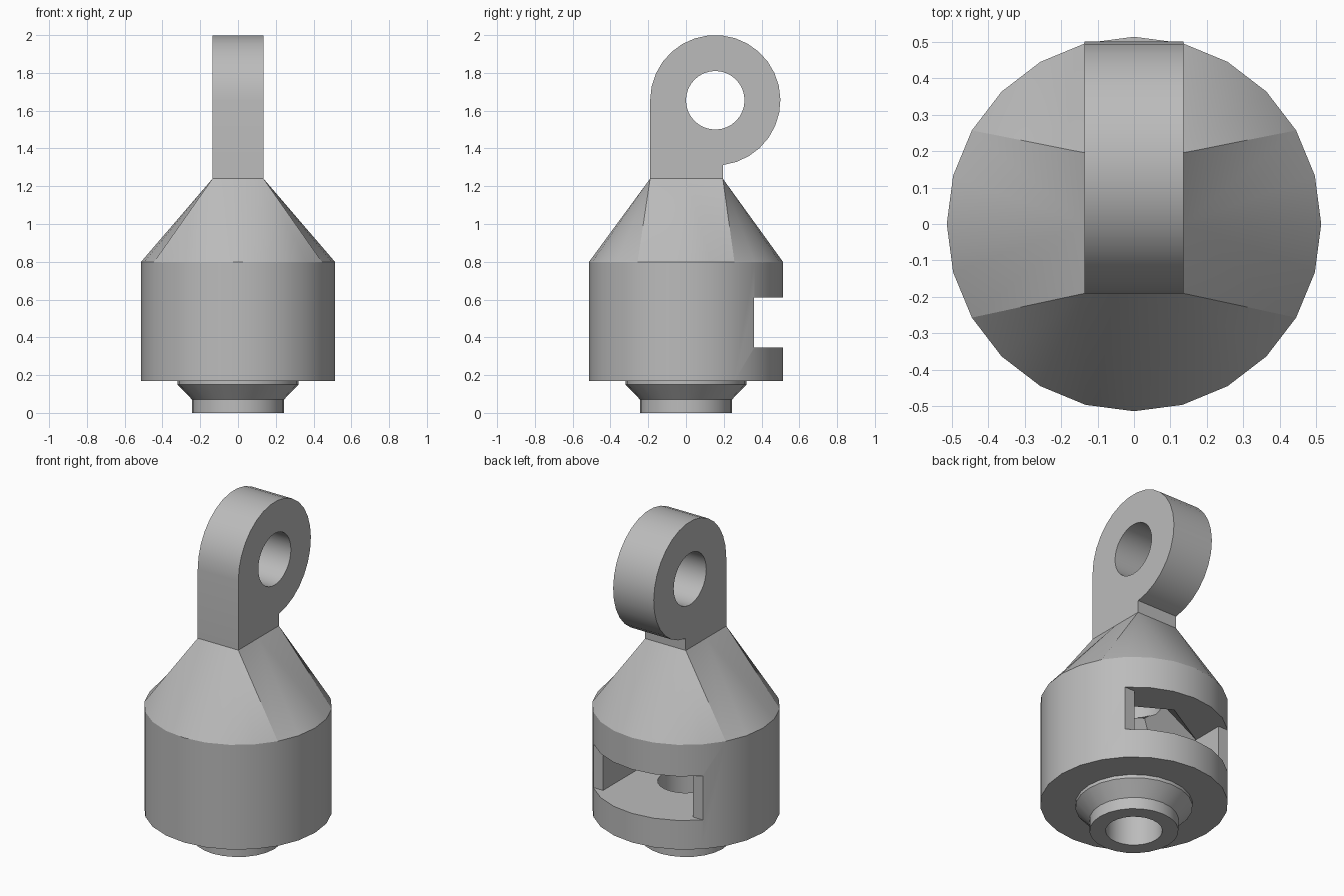
import bpy, bmesh
from math import sin, cos, tau, radians, pi

if "Cube" in bpy.data.objects:
    bpy.data.objects.remove(bpy.data.objects["Cube"])

grey = bpy.data.materials.new("plain_grey")
grey.use_nodes = True
grey.diffuse_color = (0.5, 0.5, 0.5, 1)
grey.node_tree.nodes["Principled BSDF"].inputs["Base Color"].default_value = (0.5, 0.5, 0.5, 1)


def circle(r, n, phase=0):
    return [(r * cos(tau * i / n + phase), r * sin(tau * i / n + phase)) for i in range(n)]


def finish(name, bm):
    bmesh.ops.recalc_face_normals(bm, faces=bm.faces)
    mesh = bpy.data.meshes.new(name)
    bm.to_mesh(mesh)
    bm.free()
    obj = bpy.data.objects.new(name, mesh)
    bpy.context.collection.objects.link(obj)
    mesh.materials.append(grey)
    return obj


def stack(bm, rings):
    """Join equal-length rings of 3D points with quads."""
    loops = [[bm.verts.new(p) for p in ring] for ring in rings]
    for a, b in zip(loops, loops[1:]):
        for i in range(len(a)):
            j = (i + 1) % len(a)
            bm.faces.new((a[i], a[j], b[j], b[i]))
    return loops


def solid(name, rings):
    bm = bmesh.new()
    loops = stack(bm, rings)
    bm.faces.new(loops[0])
    bm.faces.new(loops[-1])
    return finish(name, bm)


def level(points, z):
    return [(x, y, z) for x, y in points]


def activate(obj):
    bpy.ops.object.select_all(action='DESELECT')
    obj.select_set(True)
    bpy.context.view_layer.objects.active = obj


def cut(obj, cutter):
    cutter.hide_render = True
    mod = obj.modifiers.new("cut", 'BOOLEAN')
    mod.operation, mod.solver, mod.object = 'DIFFERENCE', 'EXACT', cutter
    activate(obj)
    bpy.ops.object.modifier_apply(modifier=mod.name)
    bpy.data.objects.remove(cutter)


def smooth(obj):
    activate(obj)
    bpy.ops.object.shade_smooth_by_angle(angle=radians(20))


# Body: stepped neck, drum, then a shoulder from round to rectangle
SIDES = 24
HALF_X, FRONT_Y, BACK_Y, TOP_Z = 0.135, -0.19, 0.195, 1.24
bm = bmesh.new()
profile = [(0.243, 0), (0.243, 0.07), (0.32, 0.15), (0.32, 0.17), (0.513, 0.17), (0.513, 0.8)]
loops = stack(bm, [level(circle(r, SIDES), z) for r, z in profile])
bm.faces.new(loops[0])
rim = loops[-1]
top = [bm.verts.new((x * HALF_X, y, TOP_Z)) for x, y in
       ((1, BACK_Y), (-1, BACK_Y), (-1, 0), (-1, FRONT_Y), (1, FRONT_Y), (1, 0))]
for k, tip in enumerate(top):
    start = 2 + 4 * k
    bm.faces.new((rim[start % SIDES], tip, top[k - 1]))
    for i in range(start, start + 4):
        bm.faces.new((rim[i % SIDES], rim[(i + 1) % SIDES], tip))
bm.faces.new(top)
body = finish("body", bm)

# Side slot that ends in a six-sided pocket
half = [(0.7, 0.7), (0.7, 0.36), (0.3, 0.36), (0.3, -0.173)]
plan = half + [(0, -0.346)] + [(-x, y) for x, y in reversed(half)]
cut(body, solid("slot_cutter", [level(plan, 0.345), level(plan, 0.61)]))

# Tapered pocket roof and central bore
cut(body, solid("taper_cutter", [level(circle(0.346, 6, pi / 6), 0.605),
                                 level(circle(0.17, 6, pi / 6), 0.8)]))
cut(body, solid("bore_cutter", [level(circle(0.155, SIDES), z) for z in (-0.1, 1.05)]))
smooth(body)

# Lug: flat plate with an offset round eye
EYE_Y, EYE_Z, EYE_R = 0.155, 1.655, 0.345
arc = [radians(-83 + 263 * i / 22) for i in range(23)]
outline = [(FRONT_Y, TOP_Z), (BACK_Y, TOP_Z)]
outline += [(EYE_Y + EYE_R * cos(a), EYE_Z + EYE_R * sin(a)) for a in arc]
lug = solid("lug", [[(x, y, z) for y, z in outline] for x in (-HALF_X, HALF_X)])
hole = [(EYE_Y + y, EYE_Z + z) for y, z in circle(0.155, 32)]
cut(lug, solid("eye_cutter", [[(x, y, z) for y, z in hole] for x in (-0.3, 0.3)]))
smooth(lug)
